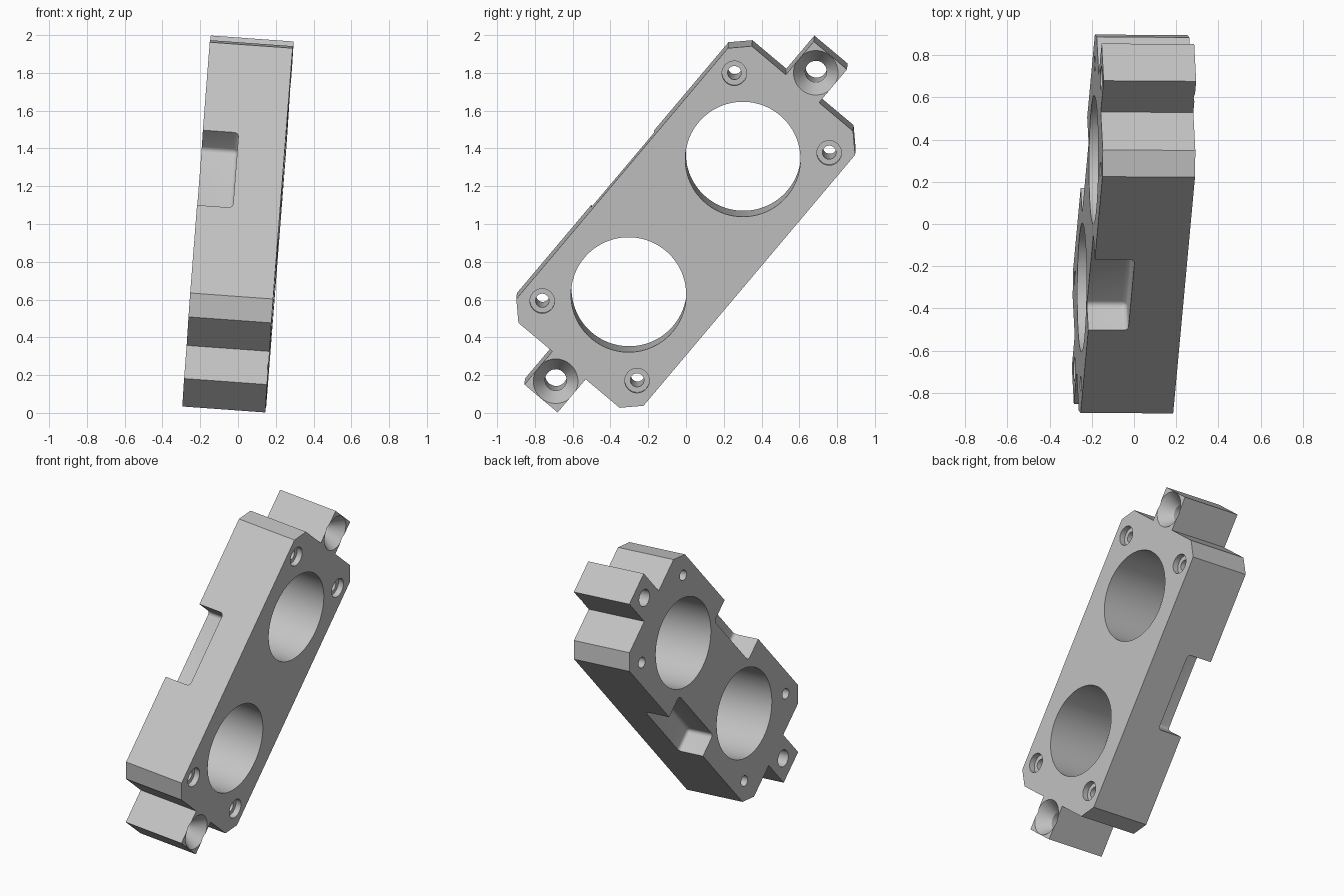
import bpy, bmesh
from mathutils import Matrix, Vector

if "Cube" in bpy.data.objects:
    bpy.data.objects.remove(bpy.data.objects["Cube"], do_unlink=True)

HALF = 0.22                      # half thickness of the plate
SIDES = (-1, 1)

# Tilted frame: local x along the plate, y across it, z through it
normal = Vector((1, -0.007, -0.072)).normalized()
along = Vector((0, 0.643, 0.766))
along = (along - normal * along.dot(normal)).normalized()
across = normal.cross(along)
frame = Matrix((along, across, normal)).transposed().to_4x4()
frame.translation = (0, 0, 1)

grey = bpy.data.materials.new("machined grey")
grey.use_nodes = True
colour = (0.55, 0.55, 0.55, 1)
grey.diffuse_color = colour
grey.node_tree.nodes["Principled BSDF"].inputs["Base Color"].default_value = colour


def make_object(name, bm):
    bmesh.ops.recalc_face_normals(bm, faces=bm.faces)
    mesh = bpy.data.meshes.new(name)
    bm.to_mesh(mesh)
    bm.free()
    mesh.materials.append(grey)
    obj = bpy.data.objects.new(name, mesh)
    bpy.context.collection.objects.link(obj)
    return obj


def round_cutter(name, x, y, bottom, top, r_bottom, r_top, segments=48):
    bm = bmesh.new()
    place = Matrix.Translation((x, y, (bottom + top) / 2))
    bmesh.ops.create_cone(bm, cap_ends=True, segments=segments, radius1=r_bottom,
                          radius2=r_top, depth=top - bottom, matrix=place)
    return make_object(name, bm)


def box_cutter(name, centre, size, radius):
    bm = bmesh.new()
    bmesh.ops.create_cube(bm, size=1, matrix=Matrix.Translation(centre) @ Matrix.Diagonal((*size, 1)))
    bmesh.ops.bevel(bm, geom=bm.edges[:], offset=radius, segments=4, profile=0.5, affect='EDGES')
    return make_object(name, bm)


# Plate outline: chamfered rectangle with a square lug at each end
quarter = [(0.87, 0.44), (0.96, 0.35), (0.96, 0.115), (1.19, 0.115)]
right_end = quarter + [(x, -y) for x, y in reversed(quarter)]
outline = right_end + [(-x, -y) for x, y in right_end]
bm = bmesh.new()
face = bm.faces.new([bm.verts.new((x, y, -HALF)) for x, y in outline])
extruded = bmesh.ops.extrude_face_region(bm, geom=[face])["geom"]
bmesh.ops.translate(bm, vec=(0, 0, 2 * HALF),
                    verts=[g for g in extruded if isinstance(g, bmesh.types.BMVert)])
plate = make_object("bearing_plate", bm)

cutters = []
for sx in SIDES:
    # Large bore and countersunk lug hole
    cutters.append(round_cutter("large_bore", sx * 0.47, 0, -0.3, 0.3, 0.305, 0.305, 96))
    cutters.append(round_cutter("lug_hole", sx * 1.07, 0, -0.3, 0.3, 0.057, 0.057))
    cutters.append(round_cutter("lug_countersink", sx * 1.07, 0, HALF - 0.09, HALF + 0.01, 0.057, 0.125))
    # Counterbored corner holes
    for sy in SIDES:
        x, y = sx * 0.79, sy * 0.328
        cutters.append(round_cutter("corner_hole", x, y, -0.3, 0.3, 0.036, 0.036))
        cutters.append(round_cutter("corner_counterbore", x, y, HALF - 0.04, 0.3, 0.065, 0.065))
# Rounded pockets in the middle of both long sides, open to the rear face
for sy in SIDES:
    cutters.append(box_cutter("side_pocket", (0, sy * 0.43, -0.18), (0.52, 0.30, 0.30), 0.025))

for cutter in cutters:
    cutter.hide_render = True
    mod = plate.modifiers.new(cutter.name, 'BOOLEAN')
    mod.operation = 'DIFFERENCE'
    mod.solver = 'EXACT'
    mod.object = cutter

# Apply the cuts and drop the cutters
bpy.context.view_layer.update()
depsgraph = bpy.context.evaluated_depsgraph_get()
result = bpy.data.meshes.new_from_object(plate.evaluated_get(depsgraph))
plate.modifiers.clear()
plate.data = result
for cutter in cutters:
    bpy.data.objects.remove(cutter, do_unlink=True)
result.materials.clear()
result.materials.append(grey)
for poly in result.polygons:
    poly.material_index = 0

plate.matrix_world = frame
bpy.ops.object.select_all(action='DESELECT')
plate.select_set(True)
bpy.context.view_layer.objects.active = plate
bpy.ops.object.shade_smooth_by_angle(angle=0.5)
